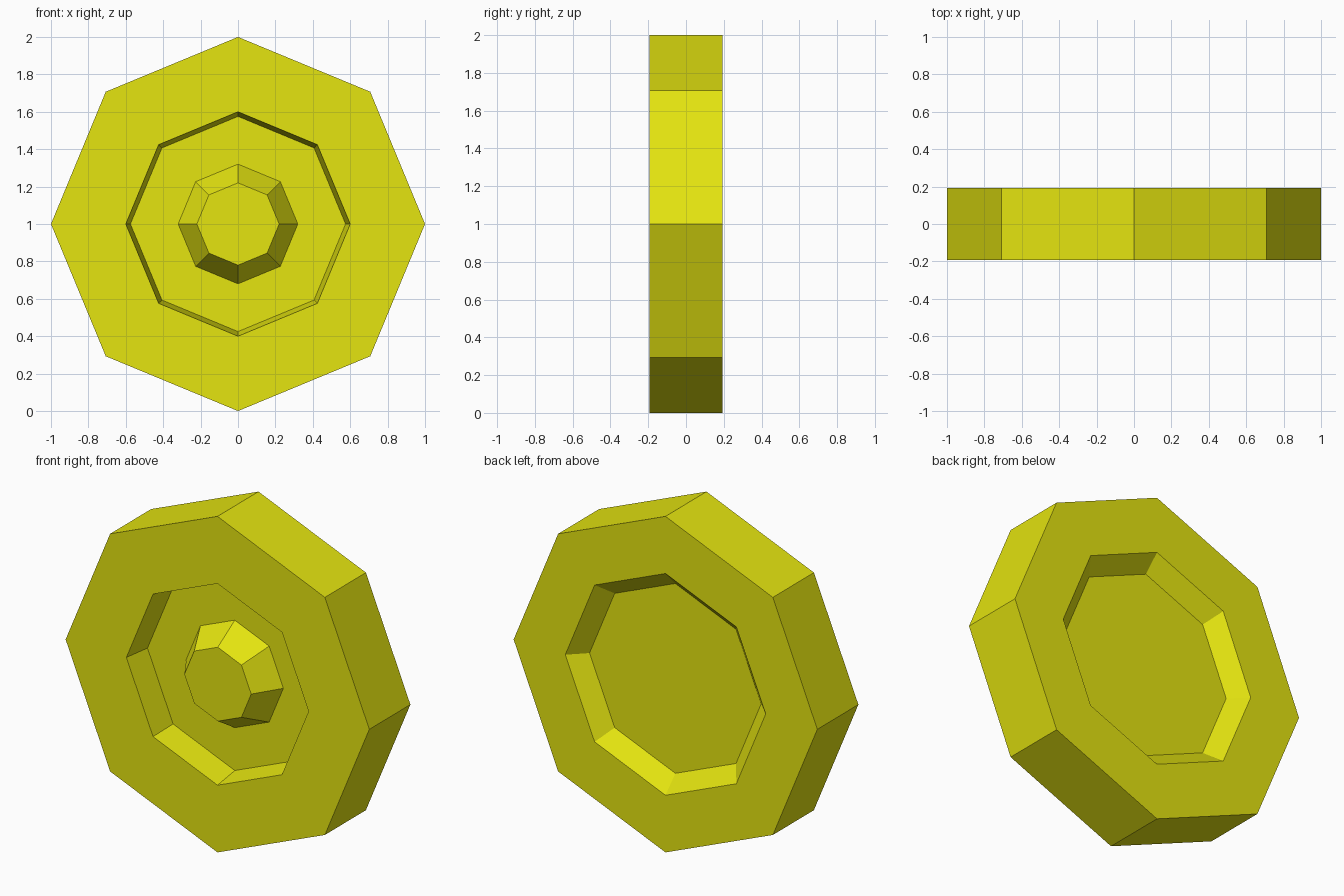
import bpy
import bmesh
import math

cube = bpy.data.objects.get("Cube")
if cube:
    bpy.data.objects.remove(cube, do_unlink=True)

SIDES = 8
HALF = 0.193      # half the thickness
FLOOR = -0.03     # front recess floor

yellow = bpy.data.materials.new("olive_yellow")
yellow.use_nodes = True
yellow.diffuse_color = (0.78, 0.78, 0.005, 1)
yellow.node_tree.nodes["Principled BSDF"].inputs["Base Color"].default_value = (0.78, 0.78, 0.005, 1)


def lathe(name, profile, cap_start=True):
    """Octagonal rings (radius, y) around the y axis, bridged and capped."""
    bm = bmesh.new()
    rings = []
    for radius, y in profile:
        angles = [math.tau * i / SIDES for i in range(SIDES)]
        rings.append([bm.verts.new((radius * math.cos(a), y, 1 + radius * math.sin(a)))
                      for a in angles])
    for a, b in zip(rings, rings[1:]):
        for i in range(SIDES):
            j = (i + 1) % SIDES
            bm.faces.new((a[i], a[j], b[j], b[i]))
    if cap_start:
        bm.faces.new(rings[0][::-1])
    bm.faces.new(rings[-1])
    bmesh.ops.recalc_face_normals(bm, faces=bm.faces)
    mesh = bpy.data.meshes.new(name)
    bm.to_mesh(mesh)
    bm.free()
    mesh.materials.append(yellow)
    obj = bpy.data.objects.new(name, mesh)
    bpy.context.collection.objects.link(obj)
    return obj


# Wheel with a steep recess in front and a shallower, sloped one behind
lathe("wheel_body", [
    (0.575, FLOOR), (0.6, -HALF), (1, -HALF),
    (1, HALF), (0.66, HALF), (0.565, 0.1),
])

# Tapered hub, open where it meets the recess floor, flush with the rim
lathe("hub", [(0.32, FLOOR), (0.22, -0.19)], cap_start=False)
hub = bpy.data.objects["hub"]

# Make sure the open hub faces outward
bm = bmesh.new()
bm.from_mesh(hub.data)
bm.faces.ensure_lookup_table()
if max(bm.faces, key=lambda f: len(f.verts)).normal.y > 0:
    bmesh.ops.reverse_faces(bm, faces=bm.faces)
bm.to_mesh(hub.data)
bm.free()
